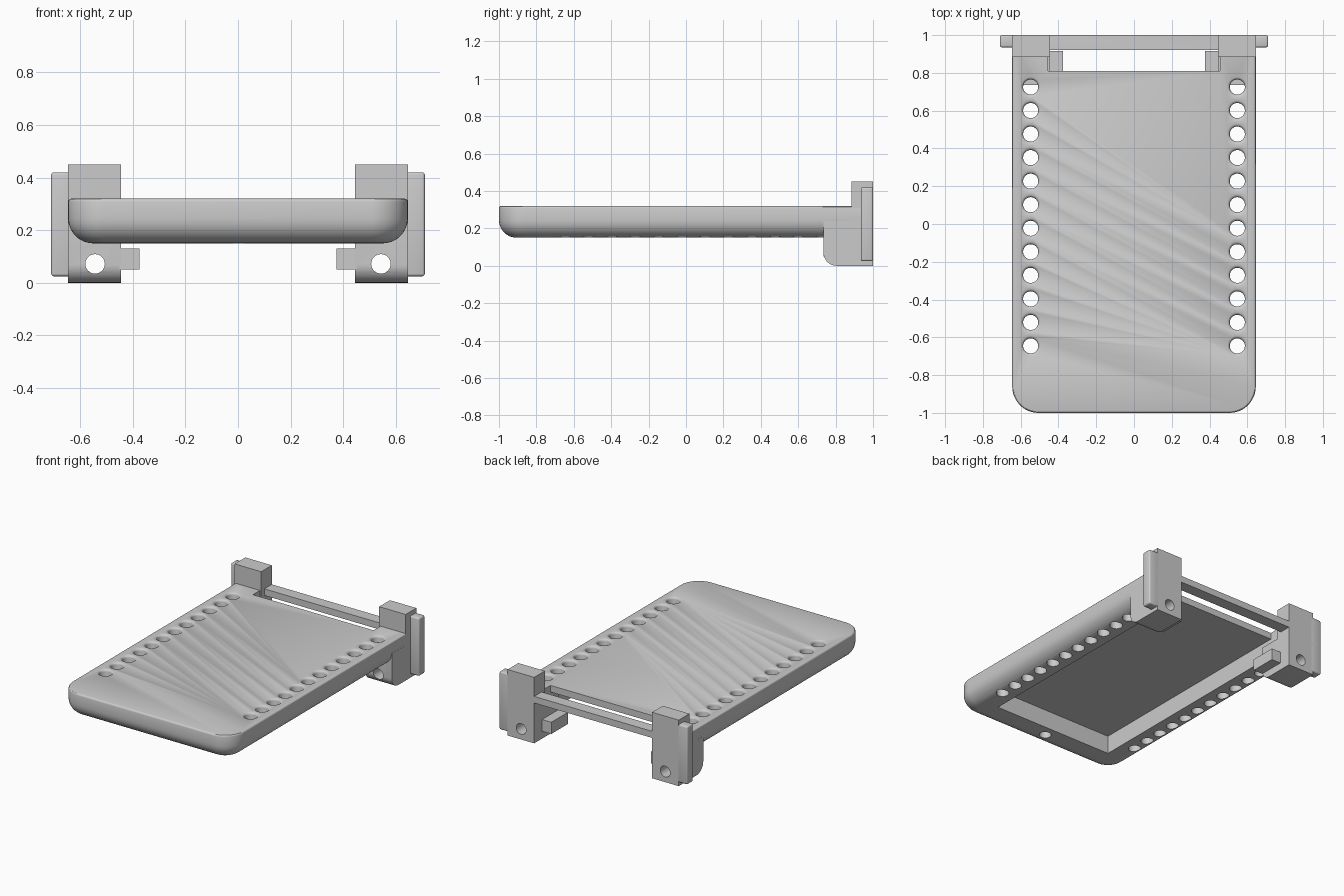
import bpy, bmesh, math
from mathutils import Matrix

cube = bpy.data.objects.get("Cube")
if cube:
    bpy.data.objects.remove(cube, do_unlink=True)

# One plain grey for everything
grey = bpy.data.materials.new("light_grey")
grey.use_nodes = True
GREY = (0.6, 0.6, 0.6, 1)
grey.diffuse_color = GREY
grey.node_tree.nodes["Principled BSDF"].inputs["Base Color"].default_value = GREY


def finish(name, bm):
    bmesh.ops.recalc_face_normals(bm, faces=bm.faces)
    mesh = bpy.data.meshes.new(name)
    bm.to_mesh(mesh)
    bm.free()
    mesh.materials.append(grey)
    obj = bpy.data.objects.new(name, mesh)
    bpy.context.collection.objects.link(obj)
    return obj


def add_box(bm, lo, hi):
    size = [b - a for a, b in zip(lo, hi)]
    mid = [(a + b) / 2 for a, b in zip(lo, hi)]
    return bmesh.ops.create_cube(bm, size=1, matrix=Matrix.Translation(mid) @ Matrix.Diagonal((*size, 1)))


def box(name, lo, hi, bevel=0):
    bm = bmesh.new()
    add_box(bm, lo, hi)
    if bevel:
        bmesh.ops.bevel(bm, geom=bm.edges[:], offset=bevel, segments=3, profile=0.5, affect='EDGES')
    return finish(name, bm)


def loft(bm, rings):
    loops = [[bm.verts.new(p) for p in ring] for ring in rings]
    for a, b in zip(loops, loops[1:]):
        for i in range(len(a)):
            j = (i + 1) % len(a)
            bm.faces.new((a[i], a[j], b[j], b[i]))
    bm.faces.new(loops[0][::-1])
    bm.faces.new(loops[-1])


def circle(x, y, z, r, n=32):
    return [(x + r * math.cos(2 * math.pi * i / n), y + r * math.sin(2 * math.pi * i / n), z) for i in range(n)]


def activate(obj):
    bpy.ops.object.select_all(action='DESELECT')
    obj.select_set(True)
    bpy.context.view_layer.objects.active = obj


def cut(obj, cutter):
    cutter.hide_render = True
    activate(obj)
    mod = obj.modifiers.new("cut", 'BOOLEAN')
    mod.operation = 'DIFFERENCE'
    mod.solver = 'EXACT'
    mod.object = cutter
    bpy.ops.object.modifier_apply(modifier=mod.name)
    bpy.data.objects.remove(cutter, do_unlink=True)


def smooth(obj):
    activate(obj)
    bpy.ops.object.shade_smooth_by_angle(angle=math.radians(30))


HALF, CORNER = 0.645, 0.14
BOTTOM, TOP = 0.15, 0.32
FILLET, RIM = 0.095, 0.012
HOLE_X = 0.547


def tray_outline(inset, z, n=12):
    """Rounded front corners, square back corners."""
    pts = [(HALF - inset, 1, z), (inset - HALF, 1, z)]
    for side, start in ((-1, math.pi), (1, 1.5 * math.pi)):
        for i in range(n + 1):
            a = start + i / n * math.pi / 2
            pts.append((side * (HALF - CORNER) + (CORNER - inset) * math.cos(a),
                        CORNER - 1 + (CORNER - inset) * math.sin(a), z))
    return pts


# Tray body with a large lower fillet and a small upper one
rings = []
for i in range(9):
    a = i / 8 * math.pi / 2
    rings.append(tray_outline(FILLET * (1 - math.sin(a)), BOTTOM + FILLET * (1 - math.cos(a))))
for i in range(4):
    a = i / 3 * math.pi / 2
    rings.append(tray_outline(RIM * (1 - math.cos(a)), TOP - RIM * (1 - math.sin(a))))
bm = bmesh.new()
loft(bm, rings)
tray = finish("tray", bm)

# Pocket underneath, and the slot that leaves a cross bar at the back
cut(tray, box("pocket_cutter", (-0.455, -0.80, 0), (0.455, 1.1, 0.275)))
cut(tray, box("slot_cutter", (-0.455, 0.81, 0.1), (0.455, 0.92, 0.5)))

# Rows of side holes with softened upper rims, and one blind hole in the front lip
bm = bmesh.new()
for side in (-1, 1):
    for k in range(12):
        y = 0.725 - k * 0.1246
        profile = [(0.1, 0.04), (TOP - 0.014, 0.04), (TOP - 0.008, 0.042),
                   (TOP - 0.003, 0.046), (TOP, 0.053), (TOP + 0.02, 0.053)]
        loft(bm, [circle(side * HOLE_X, y, z, r) for z, r in profile])
loft(bm, [circle(0, -0.877, z, 0.038) for z in (0.1, 0.27)])
cut(tray, finish("hole_cutter", bm))
smooth(tray)

for side, label in ((1, "left"), (-1, "right")):
    # End block: stepped profile with a rounded lower front edge
    r = 0.07
    profile = [(1, 0), (1, 0.45), (0.885, 0.45), (0.885, 0.24), (0.735, 0.24)]
    for i in range(9):
        a = math.pi + i / 8 * math.pi / 2
        profile.append((0.735 + r + r * math.cos(a), r + r * math.sin(a)))
    bm = bmesh.new()
    loft(bm, [[(side * x, y, z) for y, z in profile] for x in (0.445, HALF)])
    block = finish(label + "_end_block", bm)

    # Screw hole running front to back
    bm = bmesh.new()
    loft(bm, [[(x, y, z) for x, z, _ in circle(side * 0.543, 0.072, 0, 0.037)] for y in (0.6, 1.1)])
    cut(block, finish("screw_hole_cutter", bm))
    smooth(block)

    # Inner tab and outer guide flange
    def mirrored(name, x0, x1, y0, y1, z0, z1, bevel=0):
        a, b = sorted((side * x0, side * x1))
        return box(label + name, (a, y0, z0), (b, y1, z1), bevel)

    mirrored("_inner_tab", 0.375, 0.45, 0.735, 0.915, 0.05, 0.13)
    smooth(mirrored("_guide_flange", 0.62, 0.71, 0.935, 1.0, 0.025, 0.42, 0.01))
